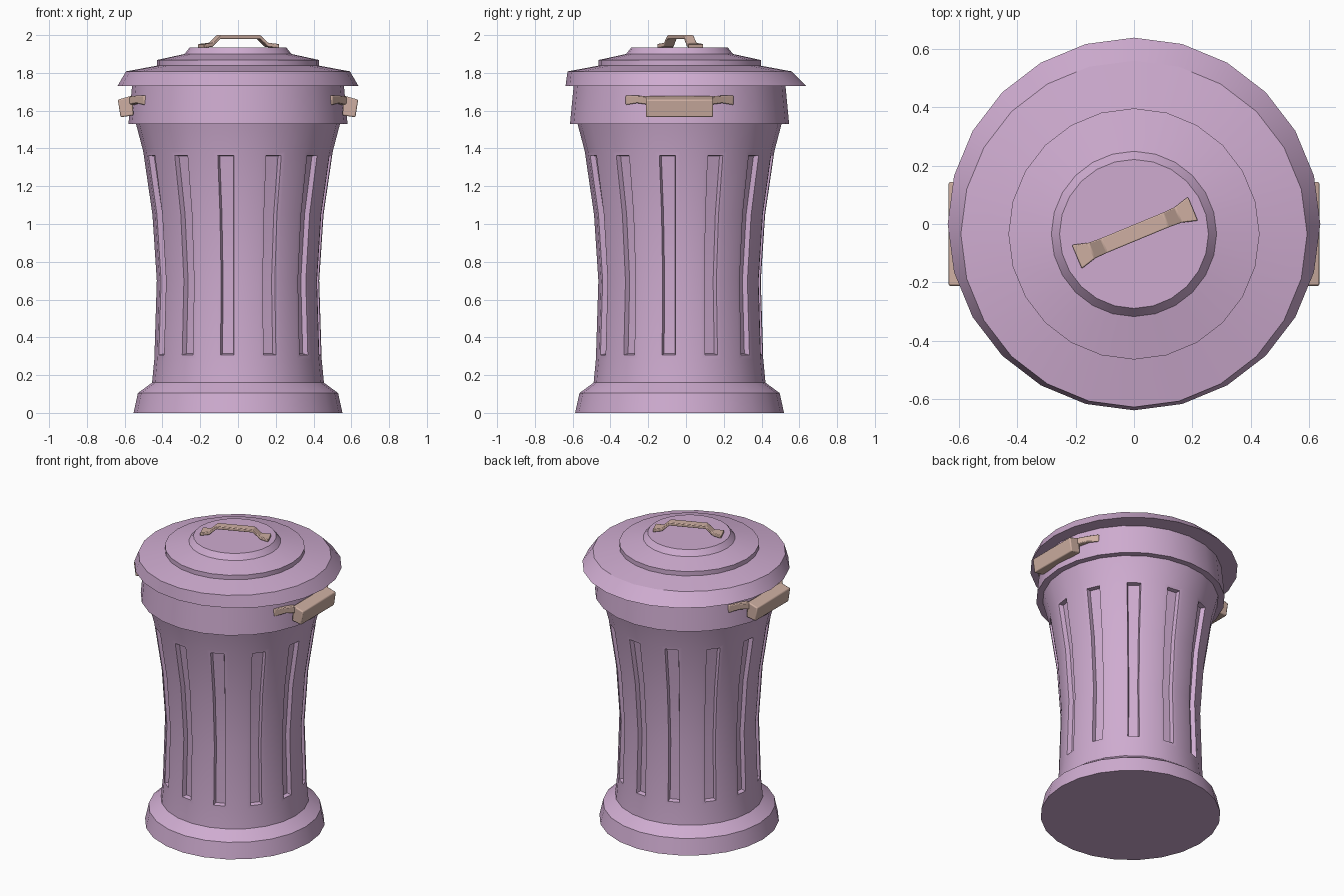
import bpy, bmesh, math
from mathutils import Matrix, Vector

if "Cube" in bpy.data.objects:
    bpy.data.objects.remove(bpy.data.objects["Cube"])

SIDES = 24
CY = -0.034            # the can sits slightly forward of the lid rim


def material(name, col):
    m = bpy.data.materials.new(name)
    m.diffuse_color = (*col, 1)
    m.use_nodes = True
    m.node_tree.nodes["Principled BSDF"].inputs["Base Color"].default_value = m.diffuse_color
    return m


MAUVE = material("mauve", (0.62, 0.41, 0.63))
TAN = material("dusty_tan", (0.62, 0.43, 0.36))


def finish(bm, name, mat, angle=30):
    bmesh.ops.recalc_face_normals(bm, faces=bm.faces)
    me = bpy.data.meshes.new(name)
    bm.to_mesh(me)
    bm.free()
    ob = bpy.data.objects.new(name, me)
    bpy.context.collection.objects.link(ob)
    me.materials.append(mat)
    bpy.ops.object.select_all(action='DESELECT')
    ob.select_set(True)
    bpy.context.view_layer.objects.active = ob
    bpy.ops.object.shade_smooth_by_angle(angle=math.radians(angle))
    return ob


def skin(bm, rings, caps=True):
    """Join closed rings of points; returns rows of side faces."""
    vs = [[bm.verts.new(p) for p in r] for r in rings]
    n = len(vs[0])
    rows = [[bm.faces.new((a[k], a[(k + 1) % n], b[(k + 1) % n], b[k]))
             for k in range(n)] for a, b in zip(vs, vs[1:])]
    if caps:
        bm.faces.new(vs[0][::-1])
        bm.faces.new(vs[-1])
    return rows


def circle(r, z, cy=CY):
    return [(r * math.cos(math.tau * k / SIDES), cy + r * math.sin(math.tau * k / SIDES), z)
            for k in range(SIDES)]


# Can: foot and waisted wall with twelve sunken slots in every other side
wall = [(0.553, 0), (0.53, 0.105), (0.455, 0.16), (0.443, 0.285), (0.43, 0.70),
        (0.453, 1.05), (0.502, 1.385), (0.54, 1.53)]
bm = bmesh.new()
rows = skin(bm, [circle(r, z) for r, z in wall])
bmesh.ops.recalc_face_normals(bm, faces=bm.faces)
slots = [f for row in rows[3:6] for f in row[1::2]]
bmesh.ops.inset_region(bm, faces=slots, thickness=0.022, use_even_offset=True)
bmesh.ops.inset_region(bm, faces=slots, thickness=0.007, depth=-0.028, use_even_offset=True)
finish(bm, "can_body", MAUVE)

# Collar band around the top of the can
bm = bmesh.new()
skin(bm, [circle(0.58, 1.53), circle(0.56, 1.74)])
finish(bm, "collar_band", MAUVE)

# Stepped lid, its rim edge centred on the origin
bm = bmesh.new()
steps = [(0.593, 1.808), (0.43, 1.838), (0.43, 1.868), (0.283, 1.90), (0.255, 1.935)]
skin(bm, [circle(0.638, 1.73, 0)] + [circle(r, z) for r, z in steps])
finish(bm, "lid", MAUVE, 20)


def bevel(ob, w):
    b = ob.modifiers.new("soft_edges", 'BEVEL')
    b.width = w
    b.segments = 2
    b.limit_method = 'ANGLE'


# Side handles: chunky tilted grip with two flat arms reaching the collar
grip = [(0.553, 1.575), (0.622, 1.565), (0.636, 1.658), (0.56, 1.68)]
for side, label in ((-1, "left"), (1, "right")):
    bm = bmesh.new()
    skin(bm, [[(side * x, CY + y, z) for x, z in grip] for y in (-0.178, 0.178)])
    bevel(finish(bm, label + "_grip", TAN), 0.007)
    for end, tag in ((-1, "front"), (1, "back")):
        # y, inner x, outer x, low z, high z
        path = [(0.285, 0.47, 0.50, 1.63, 1.68), (0.225, 0.505, 0.54, 1.64, 1.68),
                (0.155, 0.54, 0.59, 1.63, 1.674)]
        bm = bmesh.new()
        skin(bm, [[(side * a, CY + end * y, lo), (side * b, CY + end * y, lo),
                   (side * b, CY + end * y, hi), (side * a, CY + end * y, hi)]
                  for y, a, b, lo, hi in path])
        bevel(finish(bm, f"{label}_{tag}_arm", TAN), 0.005)

# Lid handle: bent strap with flared feet, turned across the lid
half = [(0.215, 0.044, 1.932), (0.16, 0.029, 1.938), (0.115, 0.027, 1.979)]
path = [(-u, w, z) for u, w, z in half] + half[::-1]
bm = bmesh.new()
skin(bm, [[(u, -w, z), (u, w, z), (u, w, z + 0.021), (u, -w, z + 0.021)] for u, w, z in path])
bm.transform(Matrix.Translation(Vector((0.003, CY + 0.004, 0))) @ Matrix.Rotation(math.radians(22.5), 4, 'Z'))
bevel(finish(bm, "lid_handle", TAN), 0.004)
